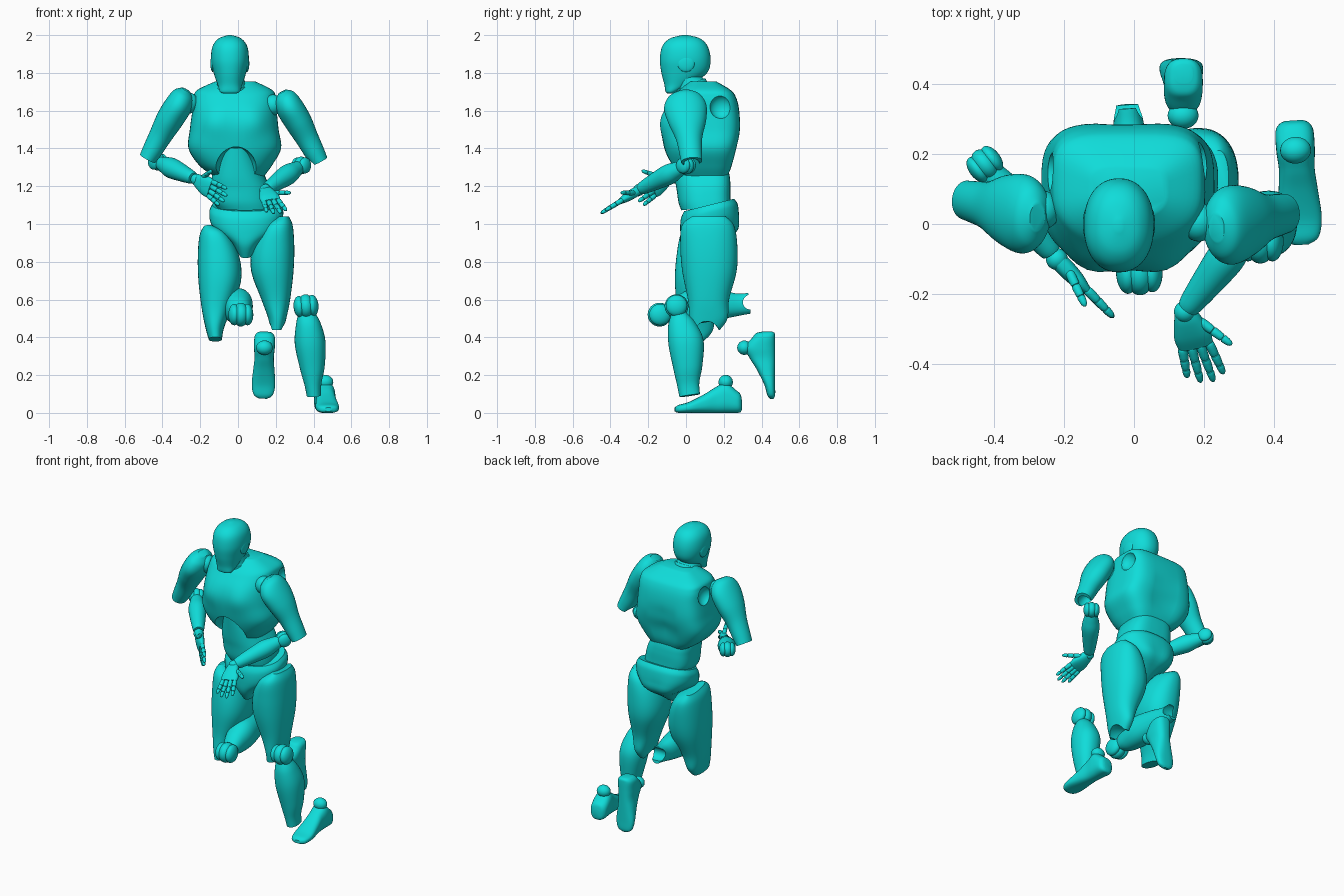
import bpy, bmesh, math
from mathutils import Vector, Matrix

cube = bpy.data.objects.get("Cube")
if cube:
    bpy.data.objects.remove(cube, do_unlink=True)

teal = bpy.data.materials.new("teal")
teal.use_nodes = True
teal.diffuse_color = (0.005, 0.72, 0.70, 1)
for node in teal.node_tree.nodes:
    if node.type == 'BSDF_PRINCIPLED':
        node.inputs["Base Color"].default_value = teal.diffuse_color

parts = []
WORLD = Matrix.Identity(4)
BACK, UP = (0, 1, 0), (0, 0, 1)


def frame(origin, end, back, side=1):
    """Local frame: z runs from origin to end, y leans to back, x is sideways."""
    origin = Vector(origin)
    along = (Vector(end) - origin).normalized()
    back = Vector(back)
    back = (back - along * back.dot(along)).normalized()
    across = along.cross(back) * side
    m = Matrix((across, back, along)).transposed().to_4x4()
    m.translation = origin
    return m


def rising(slope, pivot):
    """Shear that lifts the back of a part above its front."""
    m = Matrix.Identity(4)
    m[2][1], m[2][3] = slope, -slope * pivot
    return m


def finish(name, bm, m, bumps=()):
    bm.transform(m)
    bmesh.ops.recalc_face_normals(bm, faces=bm.faces)
    bm.normal_update()
    for centre, reach, amount in bumps:
        for v in bm.verts:
            d = (v.co - Vector(centre)).length / reach
            v.co += v.normal * amount * math.exp(-d * d)
    mesh = bpy.data.meshes.new(name)
    bm.to_mesh(mesh)
    bm.free()
    mesh.materials.append(teal)
    obj = bpy.data.objects.new(name, mesh)
    bpy.context.collection.objects.link(obj)
    parts.append(obj)
    return obj


def smooth_rings(rings, steps):
    """Spline through the rings so that the skin flows."""
    out = []
    for i in range(len(rings) - 1):
        p = [rings[max(i - 1, 0)], rings[i], rings[i + 1], rings[min(i + 2, len(rings) - 1)]]
        for k in range(steps):
            u = k / steps
            out.append([b + u * ((c - a) + u * (2 * a - 5 * b + 4 * c - d
                                                + u * (3 * (b - c) + d - a))) / 2
                        for a, b, c, d in zip(*p)])
    return out + [list(rings[-1])]


def loft(name, rings, m=WORLD, power=2.0, back_power=None, bumps=(), sides=48, steps=6):
    """Skin over rings given as (along, x min, x max, y min, y max); powers set boxiness."""
    bm = bmesh.new()
    loops = []
    for t, x0, x1, y0, y1 in smooth_rings(rings, steps):
        loop = []
        for k in range(sides):
            a = math.tau * k / sides
            c, s = math.cos(a), math.sin(a)
            p = back_power if back_power and s > 0 else power
            ex = math.copysign(abs(c) ** (2 / p), c)
            ey = math.copysign(abs(s) ** (2 / p), s)
            loop.append(bm.verts.new(((x0 + x1 + (x1 - x0) * ex) / 2,
                                      (y0 + y1 + (y1 - y0) * ey) / 2, t)))
        loops.append(loop)
    for low, high in zip(loops, loops[1:]):
        for k in range(sides):
            j = (k + 1) % sides
            bm.faces.new((low[k], low[j], high[j], high[k]))
    bm.faces.new(loops[0])
    bm.faces.new(loops[-1])
    return finish(name, bm, m, bumps)


def round_rings(pairs):
    return [(t, -r, r, -r, r) for t, r in pairs]


def ball(name, m, at, radii):
    bm = bmesh.new()
    bmesh.ops.create_uvsphere(bm, u_segments=28, v_segments=18, radius=1)
    bm.transform(Matrix.Translation(at) @ Matrix.Diagonal((*radii, 1)))
    return finish(name, bm, m)


def carve(obj, m, at, radii):
    """Scoop an ellipsoid out of a part."""
    cutter = ball("cutter", m, at, radii)
    parts.remove(cutter)
    cutter.hide_render = True
    mod = obj.modifiers.new("scoop", 'BOOLEAN')
    mod.operation, mod.solver, mod.object = 'DIFFERENCE', 'EXACT', cutter
    bpy.context.view_layer.objects.active = obj
    bpy.ops.object.modifier_apply(modifier=mod.name)
    bpy.data.objects.remove(cutter, do_unlink=True)


def hinge(name, m, r):
    """Joint made of a middle roller between two cheeks."""
    ball(name + "_roller", m, (0, 0, 0), (r * 0.7, r, r))
    for s in (-1, 1):
        ball(name + "_cheek", m, (s * r * 0.55, 0, 0), (r * 0.5, r * 0.9, r * 0.9))


# Head with ear discs
head = Matrix.Translation((-0.043, 0, 0))
loft("head", [(1.69, -.03, .03, -.095, -.06), (1.7, -.052, .052, -.108, -.045),
              (1.74, -.066, .066, -.115, .03),
              (1.8, -.086, .086, -.13, .112), (1.87, -.1, .1, -.138, .13),
              (1.94, -.092, .092, -.126, .115), (1.982, -.06, .06, -.085, .075),
              (2.0, -.01, .01, -.02, .01)], head, 2.2)
for s in (-1, 1):
    ball("ear_disc", head, (s * 0.091, 0, 1.85), (.012, .045, .045))

# Neck with ridges
loft("neck", round_rings([(0, .09), (.045, .092), (.06, .078), (.075, .087),
                          (.095, .084), (.105, .073), (.19, .065)]),
     frame((-.033, .06, 1.65), (-.04, -.01, 1.82), BACK))

# Chest, boxy behind, with arch over the belly and shoulder sockets
chest = loft("chest", [(1.255, -.13, .14, -.04, .22), (1.31, -.205, .18, -.085, .245),
                       (1.4, -.262, .228, -.115, .27), (1.5, -.255, .215, -.125, .287),
                       (1.6, -.242, .205, -.11, .282), (1.67, -.235, .2, -.07, .265),
                       (1.71, -.215, .18, -.035, .235), (1.755, -.12, .09, .02, .16)],
             power=2.5, back_power=4.2,
             bumps=[((-.12, -.12, 1.54), .075, .022), ((.08, -.12, 1.54), .075, .022),
                    ((-.02, .28, 1.38), .07, -.025), ((-.02, .28, 1.5), .05, -.015)])
carve(chest, WORLD, (-.01, -.1, 1.25), (.12, .12, .16))
carve(chest, WORLD, (.215, .185, 1.62), (.05, .06, .063))
carve(chest, WORLD, (-.255, .15, 1.63), (.05, .06, .063))

# Waist and pelvis, both rising to the back
loft("waist", [(1.085, -.11, .185, -.025, .235), (1.13, -.135, .18, -.04, .235),
               (1.2, -.14, .165, -.05, .235), (1.27, -.135, .135, -.062, .225),
               (1.42, -.09, .07, -.08, .18)], rising(.1, .1), 2.3, 3.4)
loft("pelvis", [(.845, .01, .07, .02, .11), (.92, -.045, .125, -.02, .25),
                (.99, -.135, .22, -.03, .275), (1.06, -.152, .24, -.028, .275),
                (1.1, -.135, .225, -.01, .255)], rising(.25, .12), 2.2, 2.6,
     bumps=[((-.045, .26, .97), .07, .02), ((.125, .26, .97), .07, .02)])

# Limb shapes, shared by both sides (x runs outwards, y backwards)
THIGH = [(0, .03, .09, -.09, .09), (.05, -.05, .11, -.143, .135),
         (.16, -.103, .118, -.15, .152), (.29, -.11, .114, -.14, .148),
         (.44, -.056, .096, -.11, .108), (.54, -.02, .076, -.1, .1),
         (.6, -.01, .06, -.09, .06)]
SHIN = [(.04, -.045, .045, -.035, .045), (.1, -.062, .07, -.06, .085),
        (.2, -.076, .087, -.072, .115), (.33, -.06, .072, -.065, .09),
        (.42, -.043, .047, -.058, .06), (.48, -.036, .04, -.055, .055)]
FOOT = [(0, -.025, .025, .015, .07), (.008, -.042, .042, .003, .1),
        (.03, -.054, .054, 0, .12), (.085, -.055, .055, 0, .16),
        (.14, -.051, .051, 0, .135), (.2, -.056, .056, 0, .098),
        (.28, -.062, .062, 0, .058), (.335, -.05, .05, 0, .042), (.355, -.02, .02, .008, .028)]
ARM = [(0, -.025, .025, -.04, .04), (.03, -.06, .055, -.09, .085),
       (.09, -.077, .068, -.115, .11), (.18, -.072, .072, -.1, .1),
       (.28, -.06, .062, -.07, .07), (.37, -.052, .054, -.06, .06),
       (.42, -.044, .048, -.056, .056)]
FOREARM = round_rings([(.025, .034), (.07, .045), (.13, .054), (.22, .046),
                       (.3, .036), (.325, .03)])
PALM = [(0, -.03, .03, -.022, .022), (.03, -.04, .04, -.026, .026),
        (.08, -.053, .053, -.023, .023), (.12, -.05, .05, -.014, .014)]


def finger(name, m, start, direction, length):
    """Three phalanges with pinched joints."""
    a = m @ Vector(start)
    b = a + m.to_3x3() @ Vector(direction)
    r = 0.0135
    rings = [(u * length, r * w) for u, w in
             ((0, .7), (.08, 1), (.36, .95), (.4, .7), (.44, .95), (.68, .85),
              (.71, .6), (.75, .85), (.93, .65), (1, .2))]
    loft(name, round_rings(rings), frame(a, b, m.to_3x3().col[1]), sides=14, steps=3)


def leg(side, sign, hip, thigh_end, knee, ankle, calf_back, heel, toe, top):
    m = frame(hip, thigh_end, BACK, sign)
    thigh = loft(side + "_thigh", THIGH, m, 2.3)
    carve(thigh, m, (.03, -.01, .63), (.12, .07, .08))
    m = frame(knee, ankle, calf_back, sign)
    hinge(side + "_knee", m, .063)
    shin = loft(side + "_shin", SHIN, m, 2.2)
    carve(shin, m, (0, .005, .49), (.1, .042, .05))
    m = frame(heel, toe, top)
    loft(side + "_foot", FOOT, m, 2.6)
    ball(side + "_ankle", m, (0, .163, .085), (.044, .038, .038))


def arm(side, sign, shoulder, elbow_end, socket, elbow, wrist, tip, palm_normal):
    m = frame(shoulder, elbow_end, BACK, sign)
    upper = loft(side + "_upper_arm", ARM, m)
    carve(upper, m, (-.02, 0, .43), (.05, .042, .075))
    ball(side + "_shoulder_ball", WORLD, socket, (.05, .055, .055))
    m = frame(elbow, wrist, UP)
    hinge(side + "_elbow", m, .047)
    loft(side + "_forearm", FOREARM, m)
    ball(side + "_wrist", WORLD, wrist, (.031, .031, .031))
    m = frame(wrist, tip, palm_normal)
    loft(side + "_palm", PALM, m, 2.5)
    for i, length in enumerate((.115, .132, .125, .1)):
        x = .039 - .026 * i
        finger(side + "_finger", m, (x, 0, .115), (x * 3, 0, 1), length)
    finger(side + "_thumb", m, (.032, 0, .04), (.7, -.35, .75), .115)


leg("left", 1, (.18, .12, 1.04), (.18, .12, .44), (.36, -.05, .565), (.4, .02, .09), BACK,
    (.455, .295, 0), (.478, -.06, 0), UP)
leg("right", -1, (-.095, .125, .98), (-.095, .03, .38), (.015, -.14, .52), (-.017, .335, .58),
    UP, (.142, .472, .43), (.133, .472, .08), (0, -1, 0))
arm("left", 1, (.235, -.01, 1.7), (.43, .03, 1.33), (.185, .005, 1.63),
    (.335, 0, 1.31), (.145, -.25, 1.18), (.215, -.47, 1.045), (0, .5, -.82))
arm("right", -1, (-.275, .02, 1.71), (-.485, .07, 1.33), (-.26, .04, 1.64),
    (-.425, .17, 1.33), (-.22, -.1, 1.235), (-.06, -.265, 1.13), (.63, .67, 0))

# Smooth shading with sharp rims
bpy.ops.object.select_all(action='DESELECT')
for obj in parts:
    obj.select_set(True)
bpy.context.view_layer.objects.active = parts[0]
bpy.ops.object.shade_smooth_by_angle(angle=math.radians(35))
